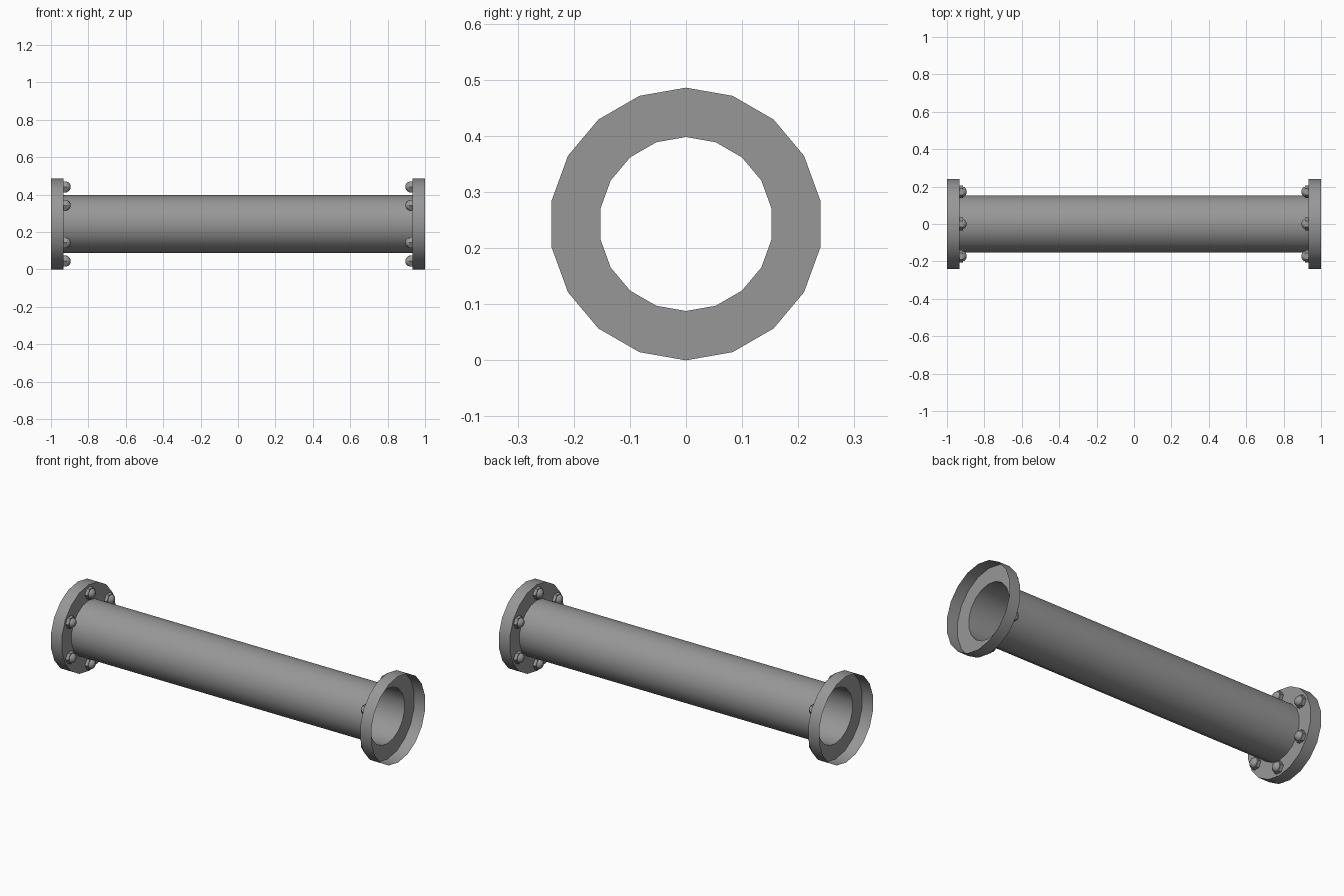
import bpy, bmesh
from math import sin, cos, pi

if "Cube" in bpy.data.objects:
    bpy.data.objects.remove(bpy.data.objects["Cube"])

CZ = 0.243      # height of the pipe axis
SIDES = 18
FACE = 0.932    # x of the flange faces

# Dark grey metal
metal = bpy.data.materials.new("dark_grey")
metal.diffuse_color = (0.31, 0.31, 0.31, 1)
metal.use_nodes = True
metal.node_tree.nodes["Principled BSDF"].inputs["Base Color"].default_value = metal.diffuse_color


def lathe(name, profile, sides, y=0, z=CZ, mirror=1, phase=0, cap=False):
    """Spin (x, radius) points round an axis along x."""
    bm = bmesh.new()
    rings = []
    for x, r in profile:
        rings.append([bm.verts.new((x * mirror,
                                    y + r * sin(phase + 2 * pi * i / sides),
                                    z + r * cos(phase + 2 * pi * i / sides)))
                      for i in range(sides)])
    for a, b in zip(rings, rings[1:]):
        for i in range(sides):
            j = (i + 1) % sides
            bm.faces.new((a[i], a[j], b[j], b[i]))
    if cap:
        bm.faces.new(rings[-1])
    bmesh.ops.recalc_face_normals(bm, faces=bm.faces)
    me = bpy.data.meshes.new(name)
    bm.to_mesh(me)
    bm.free()
    me.materials.append(metal)
    ob = bpy.data.objects.new(name, me)
    bpy.context.collection.objects.link(ob)
    bpy.ops.object.select_all(action='DESELECT')
    ob.select_set(True)
    bpy.context.view_layer.objects.active = ob
    bpy.ops.object.shade_smooth_by_angle(angle=pi / 6)
    return ob


# Open pipe with a cupped flange at each end, one continuous skin
lathe("flanged_pipe", [(-1, 0.243), (-FACE, 0.243), (-FACE, 0.155),
                       (FACE, 0.155), (FACE, 0.243), (1, 0.243)], SIDES)

# Six bolts on the inner side of each flange: hex nut plus domed tip
dome = [(FACE - 0.014 - 0.024 * sin(t * pi / 8), 0.028 * cos(t * pi / 8))
        for t in range(4)]
for side, m in (("left", -1), ("right", 1)):
    for k in range(6):
        a = k * pi / 3
        y, z = 0.199 * sin(a), CZ + 0.199 * cos(a)
        lathe(f"nut_{side}_{k + 1}", [(FACE, 0.034), (FACE - 0.018, 0.034)],
              6, y, z, m, a + pi / 6, True)
        lathe(f"bolt_tip_{side}_{k + 1}", dome, 10, y, z, m, a, True)
